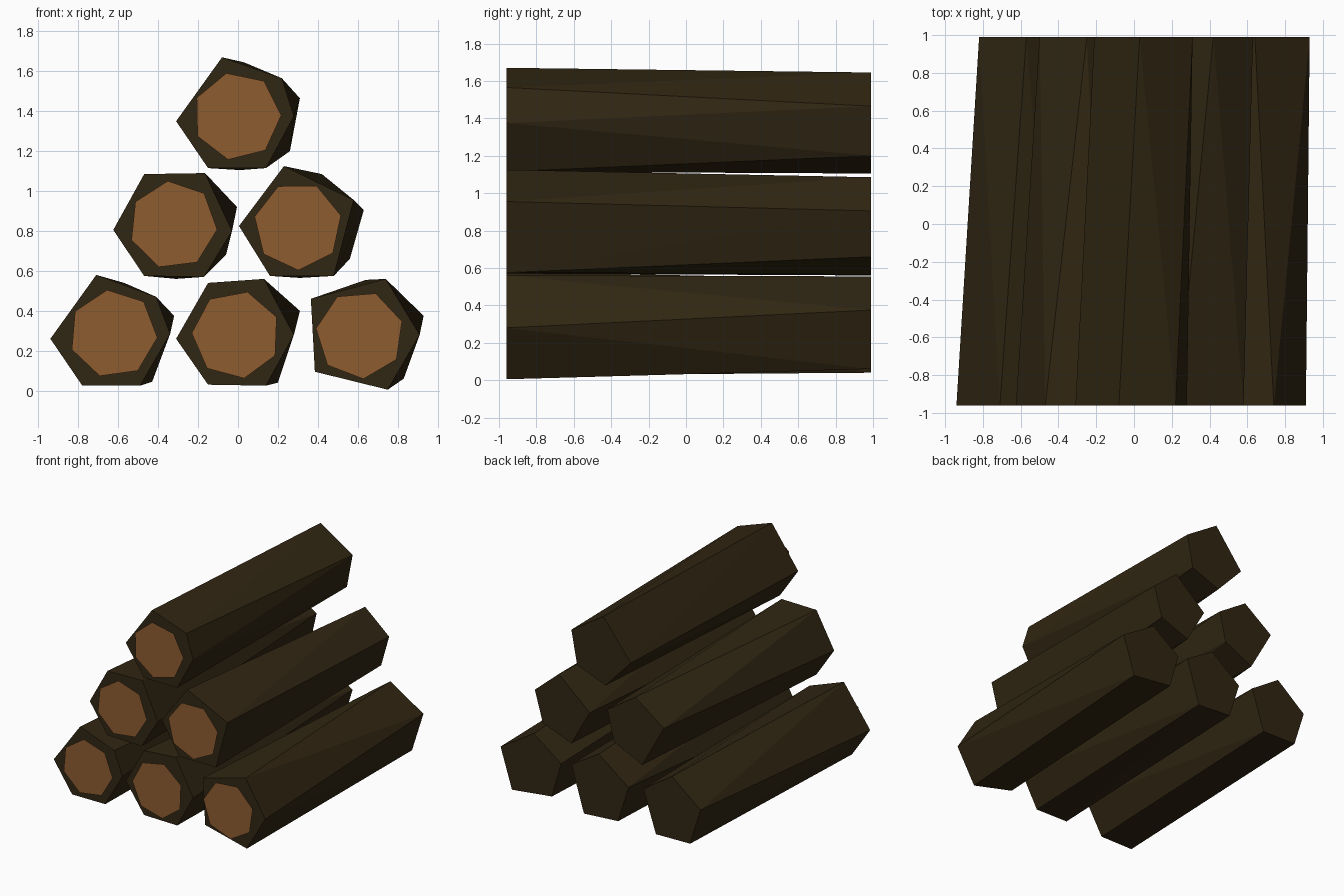
import bpy, bmesh, math

if "Cube" in bpy.data.objects:
    bpy.data.objects.remove(bpy.data.objects["Cube"])


def material(name, rgb):
    m = bpy.data.materials.new(name)
    m.diffuse_color = (*rgb, 1)
    m.use_nodes = True
    m.node_tree.nodes["Principled BSDF"].inputs["Base Color"].default_value = m.diffuse_color
    return m


BARK = material("dark bark", (0.030, 0.019, 0.006))
WOOD = material("cut wood", (0.270, 0.108, 0.030))
FRONT, BACK, FACE = -0.96, 0.99, -0.99


def add_object(name, bm, mat):
    me = bpy.data.meshes.new(name)
    bm.to_mesh(me)
    bm.free()
    me.materials.append(mat)
    ob = bpy.data.objects.new(name, me)
    bpy.context.collection.objects.link(ob)
    return ob


def log(name, front, back, centre, angle):
    # Rough-hewn log: hull between two uneven end outlines given as (x, z)
    bm = bmesh.new()
    for y, outline in ((FRONT, front), (BACK, back)):
        for x, z in outline:
            bm.verts.new((x, y, z))
    bmesh.ops.convex_hull(bm, input=bm.verts[:])
    bmesh.ops.dissolve_limit(bm, angle_limit=math.radians(1),
                             verts=bm.verts[:], edges=bm.edges[:])
    bmesh.ops.recalc_face_normals(bm, faces=bm.faces[:])
    add_object(name, bm, BARK)

    # Seven-sided cut face just ahead of the front end
    bm = bmesh.new()
    ring = []
    for i in range(7):
        a = math.radians(angle) + math.tau * i / 7
        ring.append(bm.verts.new((centre[0] + 0.222 * math.cos(a), FACE,
                                  centre[1] + 0.222 * math.sin(a))))
    face = bm.faces.new(ring)
    face.normal_update()
    if face.normal.y > 0:
        face.normal_flip()
    add_object(name + "_cut_face", bm, WOOD)


# Bottom row
log("bottom_left_log",
    [(-.94, .26), (-.71, .58), (-.41, .47), (-.34, .285), (-.49, .025), (-.78, .025)],
    [(-.32, .375), (-.57, .54), (-.82, .34), (-.73, .05), (-.43, .045)],
    (-.625, .285), 98)
log("bottom_middle_log",
    [(-.31, .26), (-.15, .54), (.13, .56), (.28, .28), (.14, .025), (-.15, .03)],
    [(.31, .40), (.07, .545), (-.19, .35), (-.10, .06), (.20, .04)],
    (-.01, .28), 75)
log("bottom_right_log",
    [(.365, .46), (.74, .56), (.91, .28), (.75, .005), (.385, .095)],
    [(.93, .375), (.64, .555), (.40, .38), (.48, .10), (.83, .06)],
    (.61, .28), 69)

# Middle row
log("middle_left_log",
    [(-.625, .805), (-.47, 1.085), (-.165, 1.09), (-.03, .80), (-.17, .57), (-.47, .575)],
    [(-.005, .92), (-.25, 1.08), (-.50, .90), (-.31, .56), (-.06, .68)],
    (-.325, .83), 97)
log("middle_right_log",
    [(.005, .825), (.23, 1.125), (.58, .955), (.48, .575), (.16, .575)],
    [(.42, 1.085), (.63, .905), (.56, .66), (.31, .565), (.15, .85)],
    (.30, .825), 65)

# Top
log("top_log",
    [(-.31, 1.35), (-.08, 1.67), (.22, 1.565), (.28, 1.375), (.14, 1.115), (-.15, 1.115)],
    [(.03, 1.645), (.31, 1.465), (.26, 1.20), (.01, 1.105), (-.21, 1.34)],
    (-.005, 1.375), 104)
